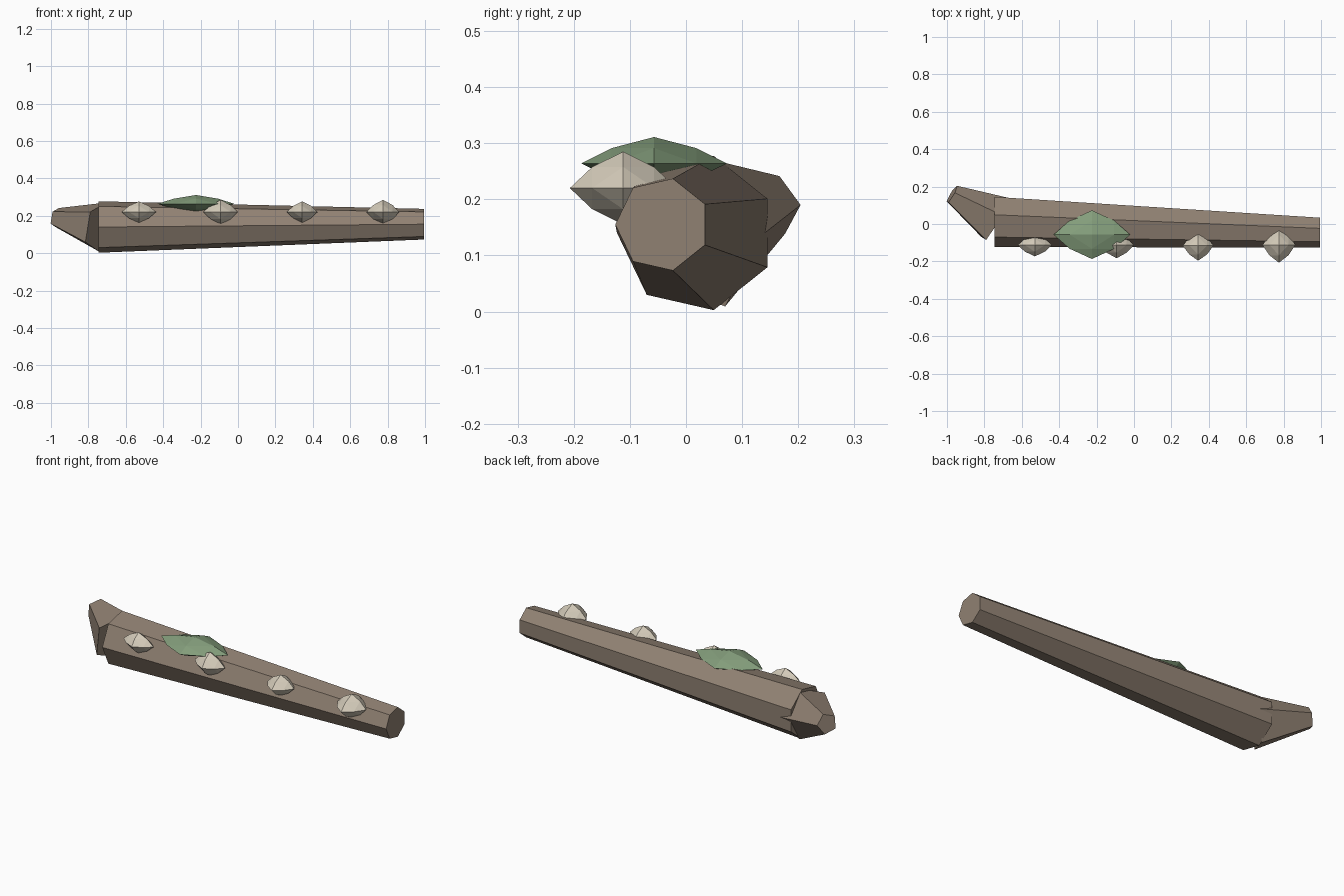
import bpy, bmesh, math
from mathutils import Vector

if "Cube" in bpy.data.objects:
    bpy.data.objects.remove(bpy.data.objects["Cube"])


def material(name, rgb):
    m = bpy.data.materials.new(name)
    m.diffuse_color = (*rgb, 1)
    m.use_nodes = True
    m.node_tree.nodes["Principled BSDF"].inputs["Base Color"].default_value = m.diffuse_color
    return m


BARK = material("bark", (0.28, 0.22, 0.17))
MOSS = material("moss", (0.23, 0.34, 0.20))
CREAM = material("cream", (0.66, 0.60, 0.49))


def finish(bm, name, mat):
    bmesh.ops.recalc_face_normals(bm, faces=bm.faces)
    me = bpy.data.meshes.new(name)
    bm.to_mesh(me)
    bm.free()
    me.materials.append(mat)
    ob = bpy.data.objects.new(name, me)
    bpy.context.collection.objects.link(ob)
    return ob


def tapered_log(name, sides, ends, h, u, phase, mat):
    """Loft between two polygons (centre, radius) spanned by axes h and u."""
    bm = bmesh.new()
    rings = []
    for c, r in ends:
        ring = []
        for i in range(sides):
            a = phase + math.tau * i / sides
            ring.append(bm.verts.new(Vector(c) + r * (math.cos(a) * h + math.sin(a) * u)))
        rings.append(ring)
        bm.faces.new(ring)
    for i in range(sides):
        j = (i + 1) % sides
        bm.faces.new((rings[0][i], rings[0][j], rings[1][j], rings[1][i]))
    return finish(bm, name, mat)


def faceted_blob(name, centre, radii, mat, bulge=0.58):
    """Flattened octahedron, split once, with slightly bulged edge midpoints."""
    bm = bmesh.new()
    eq = [bm.verts.new(p) for p in ((1, 0, 0), (0, 1, 0), (-1, 0, 0), (0, -1, 0))]
    for z in (1, -1):
        tip = bm.verts.new((0, 0, z))
        for i in range(4):
            bm.faces.new((eq[i], eq[(i + 1) % 4], tip))
    bmesh.ops.subdivide_edges(bm, edges=bm.edges[:], cuts=1, use_grid_fill=True)
    for v in bm.verts:
        if v.co.length < 0.9:
            v.co *= bulge / 0.5
        v.co = Vector(a * b for a, b in zip(v.co, radii)) + Vector(centre)
    return finish(bm, name, mat)


# fallen trunk: seven sides, tapering to the right
tapered_log("trunk", 7, [((-0.745, 0.018, 0.14), 0.141), ((0.995, -0.042, 0.155), 0.084)],
            Vector((0, 1, 0)), Vector((0, 0, 1)), math.pi / 7, BARK)

# broken stub bending off the thick end: five sides
base, tip = Vector((-0.745, 0.02, 0.14)), Vector((-0.974, 0.157, 0.19))
axis = (tip - base).normalized()
side = axis.cross(Vector((0, 0, 1))).normalized()
tapered_log("branch_stub", 5, [(base, 0.14), (tip, 0.055)],
            side, side.cross(axis), 0, BARK)

# moss patch on top
faceted_blob("moss_patch", (-0.225, -0.057, 0.264), (0.205, 0.13, 0.047), MOSS)

# bracket mushrooms along the front
for i, (x, y, ry, rx, rz) in enumerate([(-0.53, -0.113, 0.06, 0.092, 0.057),
                                        (-0.093, -0.113, 0.07, 0.092, 0.065),
                                        (0.343, -0.116, 0.08, 0.082, 0.057),
                                        (0.775, -0.112, 0.095, 0.088, 0.065)]):
    faceted_blob(f"mushroom_{i + 1}", (x, y, 0.22), (rx, ry, rz), CREAM)
